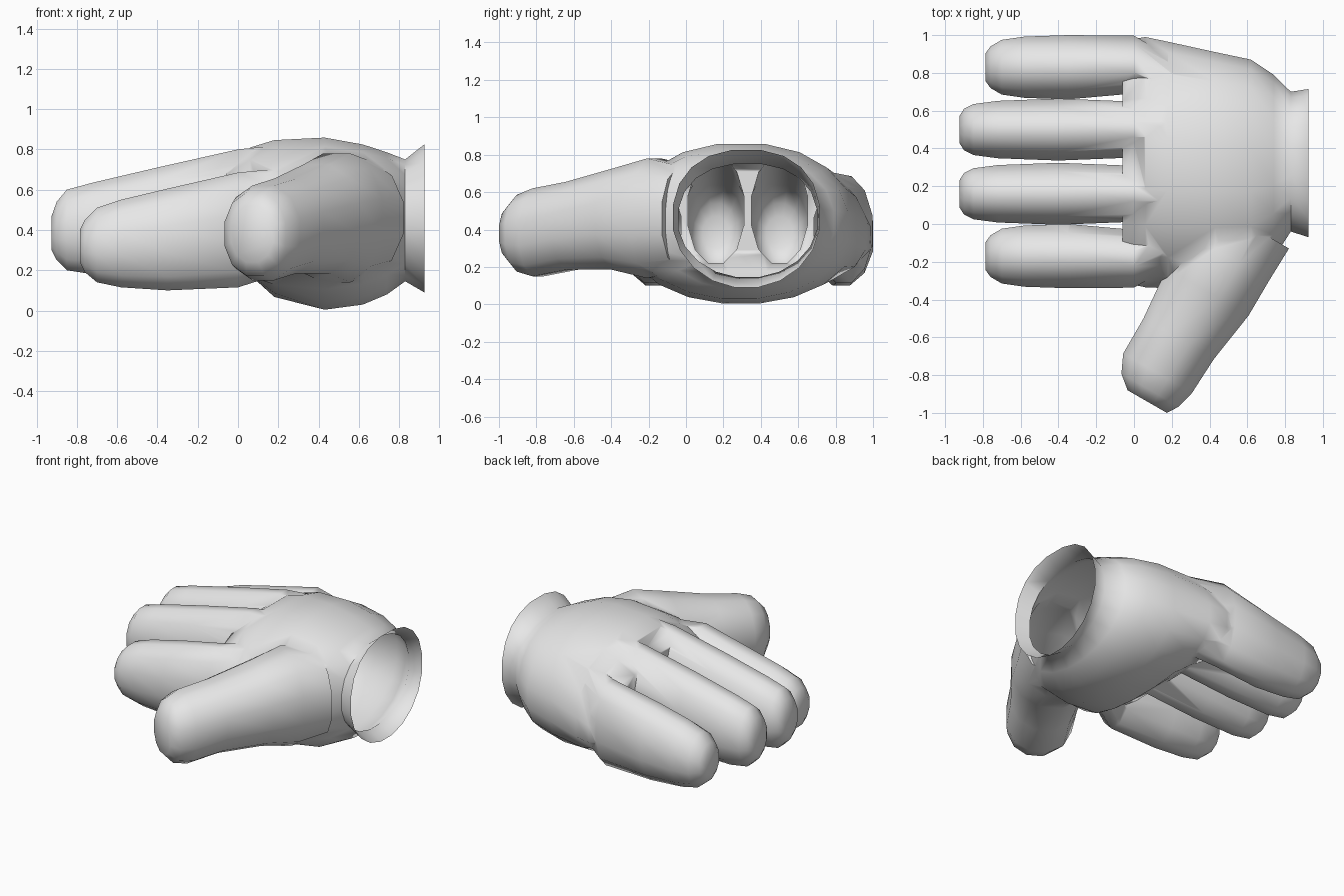
import bpy, bmesh, math
from mathutils import Vector

cube = bpy.data.objects.get("Cube")
if cube:
    bpy.data.objects.remove(cube, do_unlink=True)

fabric = bpy.data.materials.new("light grey fabric")
fabric.use_nodes = True
fabric.diffuse_color = (0.8, 0.8, 0.8, 1)
fabric.node_tree.nodes["Principled BSDF"].inputs["Base Color"].default_value = (0.8, 0.8, 0.8, 1)


def loft(name, rings, axis=(1, 0), sides=12, upper=1.0, lower=1.0):
    """Closed tube through rings of (x, y, z, half width, half height, edge droop)."""
    across = Vector((-axis[1], axis[0], 0)).normalized()
    bm = bmesh.new()
    loops = []
    for x, y, z, w, h, droop in rings:
        loop = []
        for i in range(sides):
            a = math.tau * (i + 0.5) / sides
            c, s = math.cos(a), math.sin(a)
            power = upper if s > 0 else lower
            full = math.cos(math.pi / sides) ** power
            u = math.copysign(abs(c) ** power, c) / full
            v = math.copysign(abs(s) ** power, s) / full
            p = Vector((x, y, z + h * v - droop * u * u)) + across * (w * u)
            loop.append(bm.verts.new(p))
        loops.append(loop)
    for a, b in zip(loops, loops[1:]):
        for i in range(sides):
            j = (i + 1) % sides
            bm.faces.new((a[i], a[j], b[j], b[i]))
    bm.faces.new(loops[0])
    bm.faces.new(loops[-1])
    bmesh.ops.recalc_face_normals(bm, faces=bm.faces)
    mesh = bpy.data.meshes.new(name)
    bm.to_mesh(mesh)
    bm.free()
    mesh.materials.append(fabric)
    obj = bpy.data.objects.new(name, mesh)
    bpy.context.collection.objects.link(obj)
    return obj


def box_ring(x, y0, y1, z0, z1, droop=0):
    return (x, (y0 + y1) / 2, (z0 + z1) / 2, (y1 - y0) / 2, (z1 - z0) / 2, droop)


# Palm, narrowing to the neck and flaring to the cuff
glove = loft("glove", [
    box_ring(-0.06, -0.31, 0.97, 0.27, 0.73, 0.14),
    box_ring(0.06, -0.335, 0.99, 0.18, 0.815, 0.15),
    box_ring(0.18, -0.34, 0.965, 0.07, 0.85, 0.10),
    box_ring(0.43, -0.32, 0.91, 0.005, 0.86, 0.04),
    box_ring(0.62, -0.30, 0.87, 0.03, 0.825, 0.02),
    box_ring(0.74, -0.18, 0.79, 0.08, 0.785),
    box_ring(0.83, -0.04, 0.70, 0.145, 0.75),
    box_ring(0.925, -0.07, 0.715, 0.09, 0.825)], sides=20, upper=0.87, lower=1.0)

parts = []
# Outer and inner pairs of fingers
for name, y, side in (("index_finger", -0.17, -1), ("little_finger", 0.83, 1)):
    base = y + 0.014 * side
    root = y - 0.1 * side
    parts.append(loft(name, [
        box_ring(-0.785, y - 0.075, y + 0.075, 0.24, 0.40),
        box_ring(-0.76, y - 0.11, y + 0.11, 0.19, 0.45),
        box_ring(-0.70, y - 0.145, y + 0.145, 0.14, 0.51),
        box_ring(-0.58, y - 0.162, y + 0.162, 0.115, 0.55),
        box_ring(-0.35, y - 0.17, y + 0.17, 0.10, 0.605),
        box_ring(0.0, base - 0.153, base + 0.153, 0.115, 0.685),
        box_ring(0.27, root - 0.11, root + 0.11, 0.20, 0.71)]))
for name, y in (("middle_finger", 0.16), ("ring_finger", 0.5)):
    parts.append(loft(name, [
        box_ring(-0.925, y - 0.07, y + 0.07, 0.30, 0.47),
        box_ring(-0.90, y - 0.11, y + 0.11, 0.25, 0.54),
        box_ring(-0.85, y - 0.135, y + 0.135, 0.20, 0.60),
        box_ring(-0.72, y - 0.152, y + 0.152, 0.18, 0.635),
        box_ring(-0.40, y - 0.164, y + 0.164, 0.19, 0.71),
        box_ring(0.0, y - 0.148, y + 0.148, 0.22, 0.80),
        box_ring(0.2, y - 0.13, y + 0.13, 0.25, 0.82)]))

# Thumb, with a broad base that fades into the palm
parts.append(loft("thumb", [
    (0.07, -0.94, 0.38, 0.12, 0.14, 0),
    (0.085, -0.88, 0.38, 0.175, 0.205, 0),
    (0.125, -0.79, 0.385, 0.21, 0.235, 0),
    (0.235, -0.61, 0.42, 0.215, 0.235, 0),
    (0.39, -0.36, 0.455, 0.25, 0.27, 0),
    (0.49, -0.17, 0.46, 0.26, 0.32, 0),
    (0.595, 0.0, 0.46, 0.26, 0.28, 0)], axis=(0.5, 0.87), upper=0.92, lower=0.92))

# Fuse everything into one hollow shell
bpy.context.view_layer.objects.active = glove
for part in parts:
    mod = glove.modifiers.new("fuse", 'BOOLEAN')
    mod.operation = 'UNION'
    mod.solver = 'EXACT'
    mod.object = part
    bpy.ops.object.modifier_apply(modifier=mod.name)
    bpy.data.objects.remove(part, do_unlink=True)

# Open the cuff
bm = bmesh.new()
bm.from_mesh(glove.data)
cap = [f for f in bm.faces if f.calc_center_median().x > 0.92]
bmesh.ops.delete(bm, geom=cap, context='FACES')
bm.to_mesh(glove.data)
bm.free()

bpy.ops.object.select_all(action='DESELECT')
glove.select_set(True)
bpy.ops.object.shade_smooth_by_angle(angle=math.radians(70))
